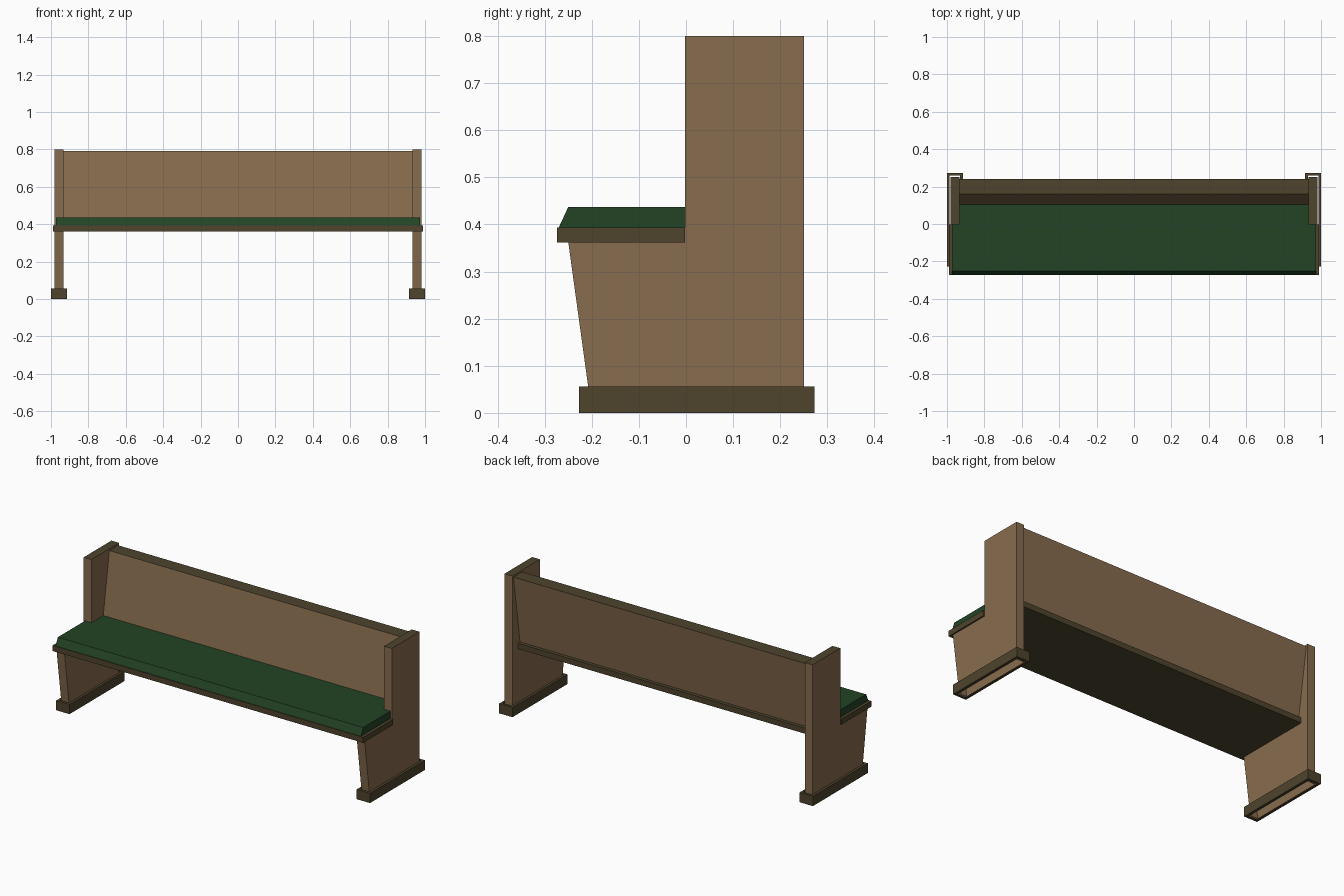
import bpy, bmesh
from mathutils import Vector

if "Cube" in bpy.data.objects:
    bpy.data.objects.remove(bpy.data.objects["Cube"])


def material(name, hex_code):
    def lin(c):
        c /= 255
        return c / 12.92 if c <= 0.04045 else ((c + 0.055) / 1.055) ** 2.4
    m = bpy.data.materials.new(name)
    m.diffuse_color = [lin(int(hex_code[i:i + 2], 16)) for i in (0, 2, 4)] + [1]
    m.use_nodes = True
    m.node_tree.nodes["Principled BSDF"].inputs["Base Color"].default_value = m.diffuse_color
    return m


wood = material("brown wood", "876C4E")
dark = material("dark wood", "4E442D")
green = material("green cushion", "224425")


def prism(name, pts, lo, hi, axis, mats, edit=None):
    """Extrude a 2D outline along x (points are y,z) or z (points are x,y)."""
    bm = bmesh.new()
    place = (lambda p, h: (h, *p)) if axis == 'x' else (lambda p, h: (*p, h))
    a = [bm.verts.new(place(p, lo)) for p in pts]
    b = [bm.verts.new(place(p, hi)) for p in pts]
    bm.faces.new(a)
    bm.faces.new(b)
    n = len(pts)
    for i in range(n):
        j = (i + 1) % n
        bm.faces.new((a[i], a[j], b[j], b[i]))
    bmesh.ops.recalc_face_normals(bm, faces=bm.faces)
    if edit:
        edit(bm)
    me = bpy.data.meshes.new(name)
    bm.to_mesh(me)
    bm.free()
    for m in mats:
        me.materials.append(m)
    ob = bpy.data.objects.new(name, me)
    bpy.context.collection.objects.link(ob)
    return ob


def dark_top(bm):
    for f in bm.faces:
        if f.normal.z > 0.95 and f.calc_center_median().z > 0.7:
            f.material_index = 1


def panel_faces(bm):
    # open bottom, dark top
    dark_top(bm)
    bottom = [f for f in bm.faces if f.calc_center_median().z < 0.001]
    bmesh.ops.delete(bm, geom=bottom, context='FACES_ONLY')


def hollow_foot(bm):
    # leave a slot for the panel through the foot
    caps = [f for f in bm.faces if abs(f.normal.z) > 0.9]
    bmesh.ops.inset_individual(bm, faces=caps, thickness=0.02)
    bmesh.ops.delete(bm, geom=caps, context='FACES_ONLY')


def slope_front(bm):
    for v in bm.verts:
        if v.co.z > 0.43 and v.co.y < -0.2:
            v.co.y += 0.02


def tee(wide, front, back):
    # wide in front of the end panels, narrow between them
    n, step = 0.933, -0.002
    return [(-wide, front), (wide, front), (wide, step), (n, step),
            (n, back), (-n, back), (-n, step), (-wide, step)]


# End panels and their feet, mirrored left to right
panel = prism("end_panel", [(-0.2, 0), (0.25, 0), (0.25, 0.8), (-0.002, 0.8),
                            (-0.002, 0.363), (-0.25, 0.363)],
              0.932, 0.982, 'x', [wood, dark], panel_faces)
foot = prism("foot", [(-0.227, 0), (0.273, 0), (0.273, 0.056), (-0.227, 0.056)],
             0.915, 1.0, 'x', [dark], hollow_foot)
for ob in (panel, foot):
    ob.modifiers.new("mirror", 'MIRROR').use_axis = (True, False, False)

# Seat board and cushion
prism("seat_board", tee(0.99, -0.274, 0.2), 0.362, 0.394, 'z', [dark])
prism("seat_cushion", tee(0.973, -0.27, 0.13), 0.394, 0.437, 'z', [green], slope_front)

# Leaning backrest
prism("backrest", [(0.098, 0.394), (0.18, 0.394), (0.24, 0.79), (0.16, 0.79)],
      -0.933, 0.933, 'x', [wood, dark], dark_top)
